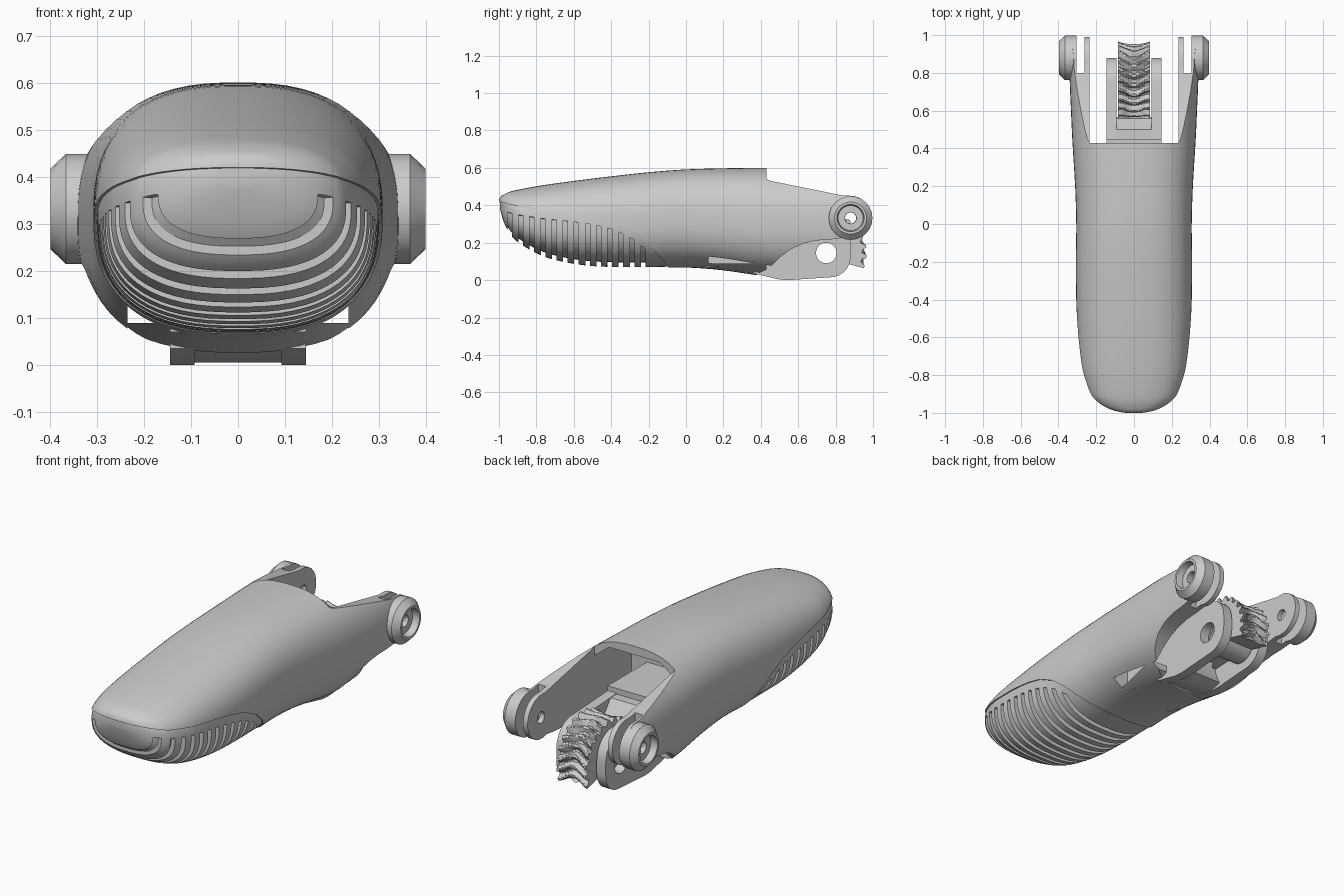
import bpy, bmesh
from math import sin, cos, pi, radians, asin

if "Cube" in bpy.data.objects:
    bpy.data.objects.remove(bpy.data.objects["Cube"])

E = 2.5  # superellipse exponent of the hull section
# hull stations: y, half width, bottom z, top z
ST = [(-1, .05, .375, .43), (-.99, .105, .335, .447), (-.97, .16, .28, .46), (-.94, .205, .232, .473),
      (-.9, .237, .193, .483), (-.8, .272, .135, .502), (-.7, .288, .1, .517), (-.55, .3, .073, .537),
      (-.4, .306, .064, .555), (-.2, .308, .063, .577), (0, .306, .067, .592), (.2, .312, .052, .598),
      (.43, .326, .02, .601), (.6, .334, .015, .601), (.8, .342, .015, .601), (1.05, .346, .015, .601)]
SEAM = [(-1.1, .425), (-1, .42), (-.9, .395), (-.75, .373), (-.6, .357), (-.48, .338), (-.38, .312),
        (-.28, .262), (-.2, .195), (-.14, .125), (-.09, .064)]


def lerp(table, y):
    for a, b in zip(table, table[1:]):
        if y <= b[0]:
            f = (y - a[0]) / (b[0] - a[0])
            return [p + (q - p) * f for p, q in zip(a, b)]
    return list(table[-1])


def smooth(table, n=4):
    out = []
    for i in range(len(table) - 1):
        p = [table[max(0, min(len(table) - 1, i + k))] for k in (-1, 0, 1, 2)]
        for j in range(n):
            t = j / n
            out.append([.5 * (2 * b + (c - a) * t + (2 * a - 5 * b + 4 * c - d) * t * t
                        + (3 * b - a - 3 * c + d) * t ** 3) for a, b, c, d in zip(*p)])
    return out + [list(table[-1])]


HULL = smooth(ST)


def hull_point(st, t, d=0):
    y, w, zb, zt = st
    sp = lambda v: (1 if v >= 0 else -1) * abs(v) ** (2 / E)
    return (max(w + d, .01) * sp(cos(t)), y, (zb + zt) / 2 + max((zt - zb) / 2 + d, .01) * sp(sin(t)))


def loft(name, rings, wrap=False):
    bm = bmesh.new()
    R = [[bm.verts.new(p) for p in r] for r in rings]
    n = len(R[0])
    for a, b in list(zip(R, R[1:])) + ([(R[-1], R[0])] if wrap else []):
        for i in range(n):
            j = (i + 1) % n
            bm.faces.new((a[i], a[j], b[j], b[i]))
    if not wrap:
        bm.faces.new(R[0])
        bm.faces.new(R[-1])
    bmesh.ops.recalc_face_normals(bm, faces=bm.faces)
    me = bpy.data.meshes.new(name)
    bm.to_mesh(me)
    bm.free()
    ob = bpy.data.objects.new(name, me)
    bpy.context.collection.objects.link(ob)
    return ob


def prism_x(name, pts, x0, x1):
    return loft(name, [[(x, y, z) for y, z in pts] for x in (x0, x1)])


def prism_y(name, pts, y0, y1):
    return loft(name, [[(x, y, z) for x, z in pts] for y in (y0, y1)])


def box_yz(y0, y1, z0, z1):
    return [(y0, z0), (y0, z1), (y1, z1), (y1, z0)]


def arc(cy, cz, r, a0, a1, n=14):
    return [(cy + r * cos(radians(a0 + (a1 - a0) * i / n)),
             cz + r * sin(radians(a0 + (a1 - a0) * i / n))) for i in range(n + 1)]


helpers = set()


def cut(ob, tool, op='DIFFERENCE'):
    tool.hide_render = True
    helpers.add(tool)
    m = ob.modifiers.new('cut', 'BOOLEAN')
    m.operation, m.object, m.solver = op, tool, 'EXACT'
    bpy.context.view_layer.objects.active = ob
    bpy.ops.object.modifier_apply(modifier=m.name)


# finger shell: lofted hull trimmed by its side profile
N = 64
ang = [2 * pi * (i + .5) / N for i in range(N)]
shell = loft('finger_shell', [[hull_point(s, t) for t in ang] for s in HULL])
side = ([(-1.1, -.1), (-1.1, .7), (.43, .7), (.43, .55), (.437, .537), (.455, .53), (.84, .452)]
        + arc(.875, .335, .117, 95, -110)
        + [(.78, .218), (.7, .212), (.63, .197), (.56, .165), (.5, .12), (.44, .06), (.38, .035), (.38, -.1)])
cut(shell, prism_x('side_trim', side, -.6, .6), 'INTERSECT')

# rear cavity and gap between the arms
cut(shell, prism_y('cavity', [(-.235, .09), (-.235, .49), (-.15, .555), (.15, .555), (.235, .49), (.235, .09)],
                   .12, 1.2))
cut(shell, prism_x('arm_gap', box_yz(.43, 1.2, -.2, .8), -.235, .235))

# slots and pin holes in the arms
for s in (-1, 1):
    cut(shell, prism_x('slot', box_yz(.8, 1.2, 0, .7), s * .262, s * .305))
cut(shell, prism_x('pin_hole', arc(.88, .332, .03, 0, 345, 23), -.6, .6))

# finger pad set into the shell, with slots running around it
seam_prism = prism_x('seam_prism', SEAM + [(-.09, -.1), (-1.1, -.1)], -.6, .6)
cut(shell, seam_prism)
D = -.006
pad = loft('grip_pad', [[(x, y - D, z) for x, y, z in (hull_point(s, t, D) for t in ang)] for s in HULL])
cut(pad, seam_prism, 'INTERSECT')
for k in range(13):
    y0 = -.955 + k * .0595
    ends = []
    for y in (y0, y0 + .024):
        st = lerp(HULL, y)
        lim = (lerp(SEAM, y)[1] - .045 - (st[2] + st[3]) / 2) / ((st[3] - st[2]) / 2)
        lim = max(-.95, min(.95, lim))
        a = asin((1 if lim > 0 else -1) * abs(lim) ** (E / 2))
        ends.append((st, pi - a, 2 * pi + a))
    rings = []
    for i in range(29):
        (s0, a0, b0), (s1, a1, b1) = ends
        t0, t1 = a0 + (b0 - a0) * i / 28, a1 + (b1 - a1) * i / 28
        rings.append([hull_point(s0, t0, -.032), hull_point(s0, t0, .06),
                      hull_point(s1, t1, .06), hull_point(s1, t1, -.032)])
    cut(pad, loft('groove', rings))

# hinge bosses, turned around the x axis
prof = [(.031, .305), (.117, .305), (.117, .366), (.086, .398), (.073, .398), (.067, .362), (.031, .362)]
bosses = []
for s, name in ((-1, 'left_boss'), (1, 'right_boss')):
    rings = [[(s * x, .88 + r * cos(2 * pi * i / 24), .332 + r * sin(2 * pi * i / 24)) for r, x in prof]
             for i in range(24)]
    bosses.append(loft(name, rings, True))

# lower lugs carrying the gear
GY, GZ = .75, .145
axle = prism_x('axle_hole', arc(GY, GZ, .055, 0, 345, 23), -.5, .5)
lug = ([(.36, .06), (.36, .34), (.62, .325)] + arc(.75, .19, .13, 90, 0, 8)
       + arc(.77, .125, .11, 0, -90, 8) + [(.62, .005), (.55, 0), (.5, .003), (.42, .022), (.36, .035)])
lugs = []
for s, name in ((-1, 'left_lug'), (1, 'right_lug')):
    ob = prism_x(name, lug, s * .092, s * .145)
    cut(ob, axle)
    lugs.append(ob)

# block in the cavity and curved web behind the gear
block = prism_x('inner_block', box_yz(.11, .45, .07, .36), -.145, .145)
web = prism_x('lug_web', [(.36, .04), (.36, .33), (.5, .33)] + arc(GY, GZ, .222, 150, 214, 10)
              + [(.5, .006), (.42, .024)], -.1, .1)

# throated gear sector with wavy teeth
rings = []
for i in range(13):
    u = -1 + i / 6
    ring = []
    for j in range(107):
        a = -22 + 2 * j
        tooth = max(0, min(1, .5 + 1.1 * cos(radians(a - 5 * cos(pi * u)) * 24)))
        r = .178 + .014 * u * u + .024 * tooth
        ring.append((.085 * u, GY + r * cos(radians(a)), GZ + r * sin(radians(a))))
    ring += [(.085 * u, y, z) for y, z in arc(GY, GZ, .09, 200, 328, 12)]
    rings.append(ring)
gear = loft('gear_sector', rings)
cut(gear, axle)

for h in [o for o in bpy.data.objects if o in helpers]:
    bpy.data.objects.remove(h)

# keep edges crisp, curved faces smooth
bpy.ops.object.select_all(action='DESELECT')
for ob in [shell, pad, block, web, gear] + bosses + lugs:
    ob.select_set(True)
bpy.context.view_layer.objects.active = shell
bpy.ops.object.shade_smooth_by_angle(angle=radians(28))
